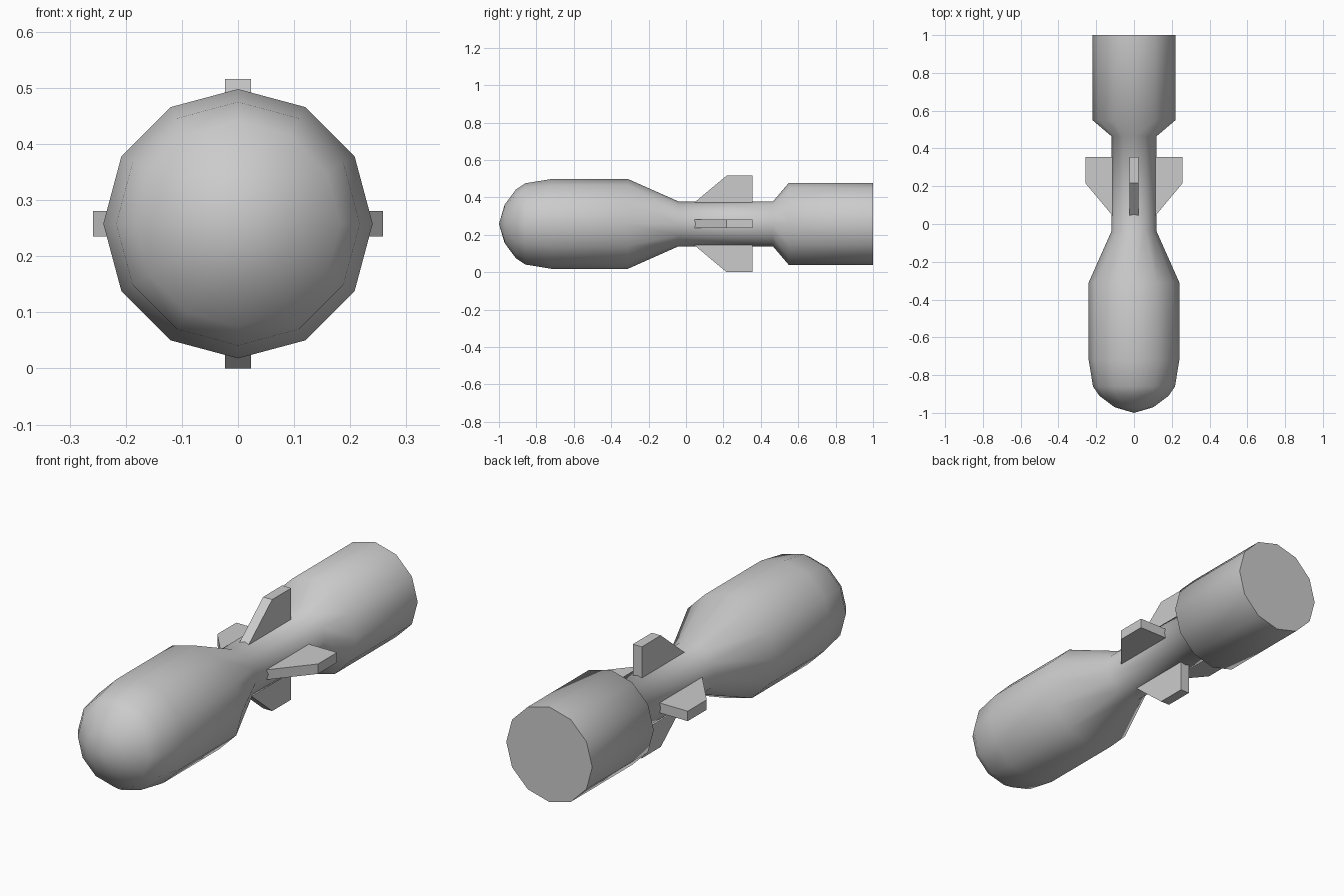
import bpy, bmesh
from math import pi, sin, cos, radians
from mathutils import Matrix, Vector

if "Cube" in bpy.data.objects:
    bpy.data.objects.remove(bpy.data.objects["Cube"])

AXIS_Z = 0.258
SIDES = 12


def finish(bm, name, smooth_angle=None):
    bmesh.ops.recalc_face_normals(bm, faces=bm.faces[:])
    mesh = bpy.data.meshes.new(name)
    bm.to_mesh(mesh)
    bm.free()
    obj = bpy.data.objects.new(name, mesh)
    bpy.context.collection.objects.link(obj)
    if smooth_angle:
        bpy.ops.object.select_all(action='DESELECT')
        obj.select_set(True)
        bpy.context.view_layer.objects.active = obj
        bpy.ops.object.shade_smooth_by_angle(angle=smooth_angle)
    return obj


# Body: 12-sided turned profile (y, radius) from nose to flat tail
profile = [(-0.97, 0.102), (-0.91, 0.183), (-0.86, 0.217), (-0.72, 0.24),
           (-0.31, 0.24), (-0.04, 0.12), (0.465, 0.12), (0.55, 0.22), (1.0, 0.22)]
bm = bmesh.new()
rings = []
for y, r in profile:
    rings.append([bm.verts.new((r * sin(2 * pi * i / SIDES), y,
                                AXIS_Z + r * cos(2 * pi * i / SIDES)))
                  for i in range(SIDES)])
tip = bm.verts.new((0, -1, AXIS_Z))
for i in range(SIDES):
    j = (i + 1) % SIDES
    bm.faces.new((tip, rings[0][i], rings[0][j]))
    for a, b in zip(rings, rings[1:]):
        bm.faces.new((a[i], b[i], b[j], a[j]))
bm.faces.new(rings[-1])
finish(bm, "body", radians(60))

# Fins: four swept plates (y, radius) around the narrow waist
fin_outline = [(0.028, 0.10), (0.217, 0.258), (0.356, 0.258), (0.356, 0.10)]
THICK = 0.046
for k, label in enumerate(("top", "right", "bottom", "left")):
    bm = bmesh.new()
    face = bm.faces.new([bm.verts.new((-THICK / 2, y, r)) for y, r in fin_outline])
    out = bmesh.ops.extrude_face_region(bm, geom=[face])
    moved = [g for g in out["geom"] if isinstance(g, bmesh.types.BMVert)]
    bmesh.ops.translate(bm, verts=moved, vec=Vector((THICK, 0, 0)))
    bm.transform(Matrix.Translation((0, 0, AXIS_Z)) @ Matrix.Rotation(k * pi / 2, 4, 'Y'))
    finish(bm, label + "_fin")
